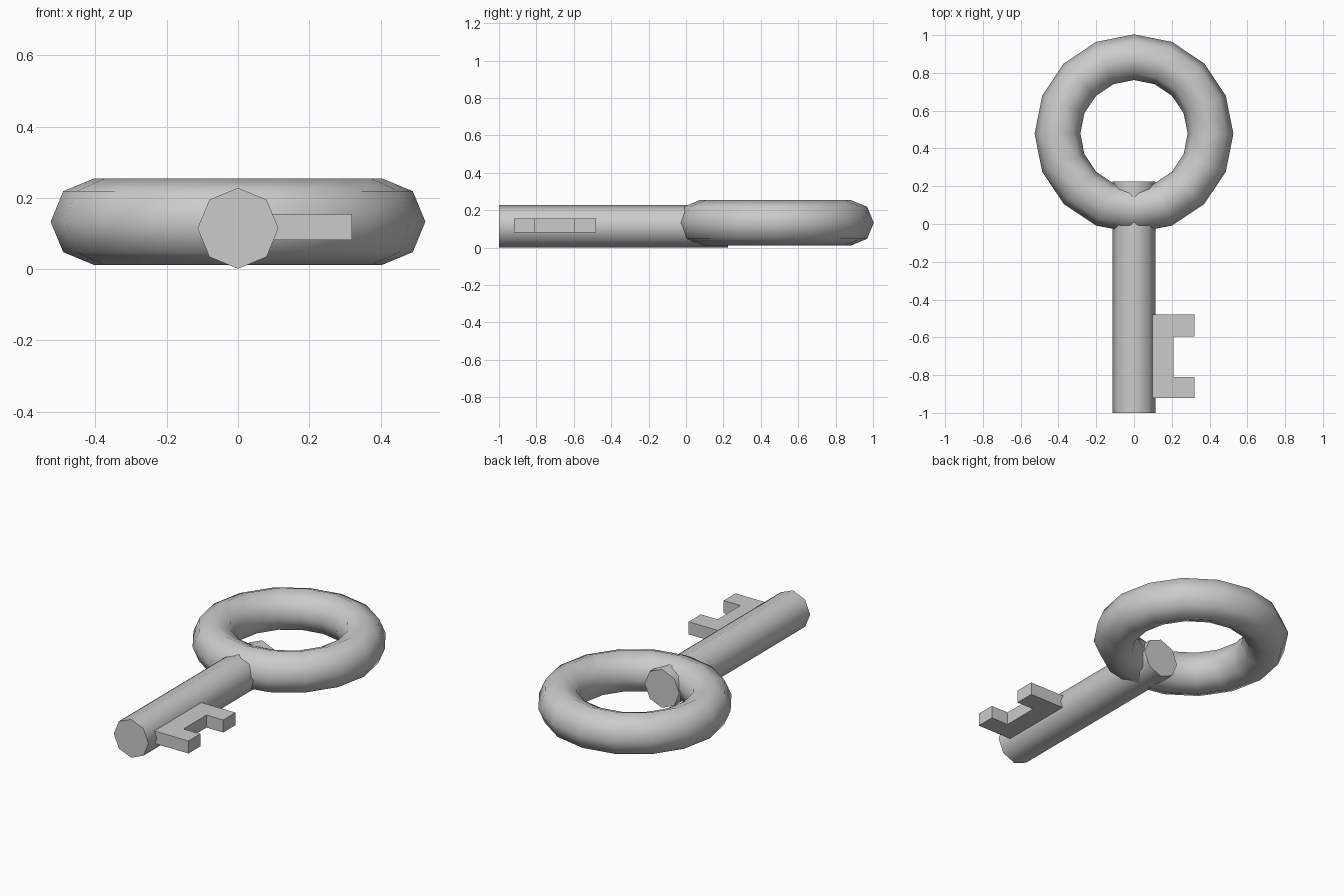
import bpy, bmesh
from math import pi, radians

if "Cube" in bpy.data.objects:
    bpy.data.objects.remove(bpy.data.objects["Cube"])


def finish(name, smooth=True):
    ob = bpy.context.object
    ob.name = ob.data.name = name
    if smooth:
        bpy.ops.object.shade_smooth_by_angle(angle=radians(60))
    return ob


# Ring handle: 16 sides around, 8-sided cross-section
bpy.ops.mesh.primitive_torus_add(major_segments=16, minor_segments=8,
                                 major_radius=0.405, minor_radius=0.121,
                                 location=(0, 0.478, 0.133))
finish("ring_handle")

# Octagonal shaft running into the ring hole
y0, y1 = -1.0, 0.225
bpy.ops.mesh.primitive_cylinder_add(vertices=8, radius=0.1135, depth=y1 - y0,
                                    location=(0, (y0 + y1) / 2, 0.1145),
                                    rotation=(pi / 2, 0, 0))
finish("shaft")

# Key bit: C-shaped profile extruded upward
profile = [(0.095, -0.92), (0.32, -0.92), (0.32, -0.81), (0.21, -0.81),
           (0.21, -0.595), (0.32, -0.595), (0.32, -0.48), (0.095, -0.48)]
bm = bmesh.new()
face = bm.faces.new([bm.verts.new((x, y, 0.081)) for x, y in profile])
top = bmesh.ops.extrude_face_region(bm, geom=[face], use_keep_orig=True)["geom"]
bmesh.ops.translate(bm, vec=(0, 0, 0.074),
                    verts=[g for g in top if isinstance(g, bmesh.types.BMVert)])
bmesh.ops.recalc_face_normals(bm, faces=bm.faces)
mesh = bpy.data.meshes.new("key_bit")
bm.to_mesh(mesh)
bm.free()
bpy.context.collection.objects.link(bpy.data.objects.new("key_bit", mesh))
